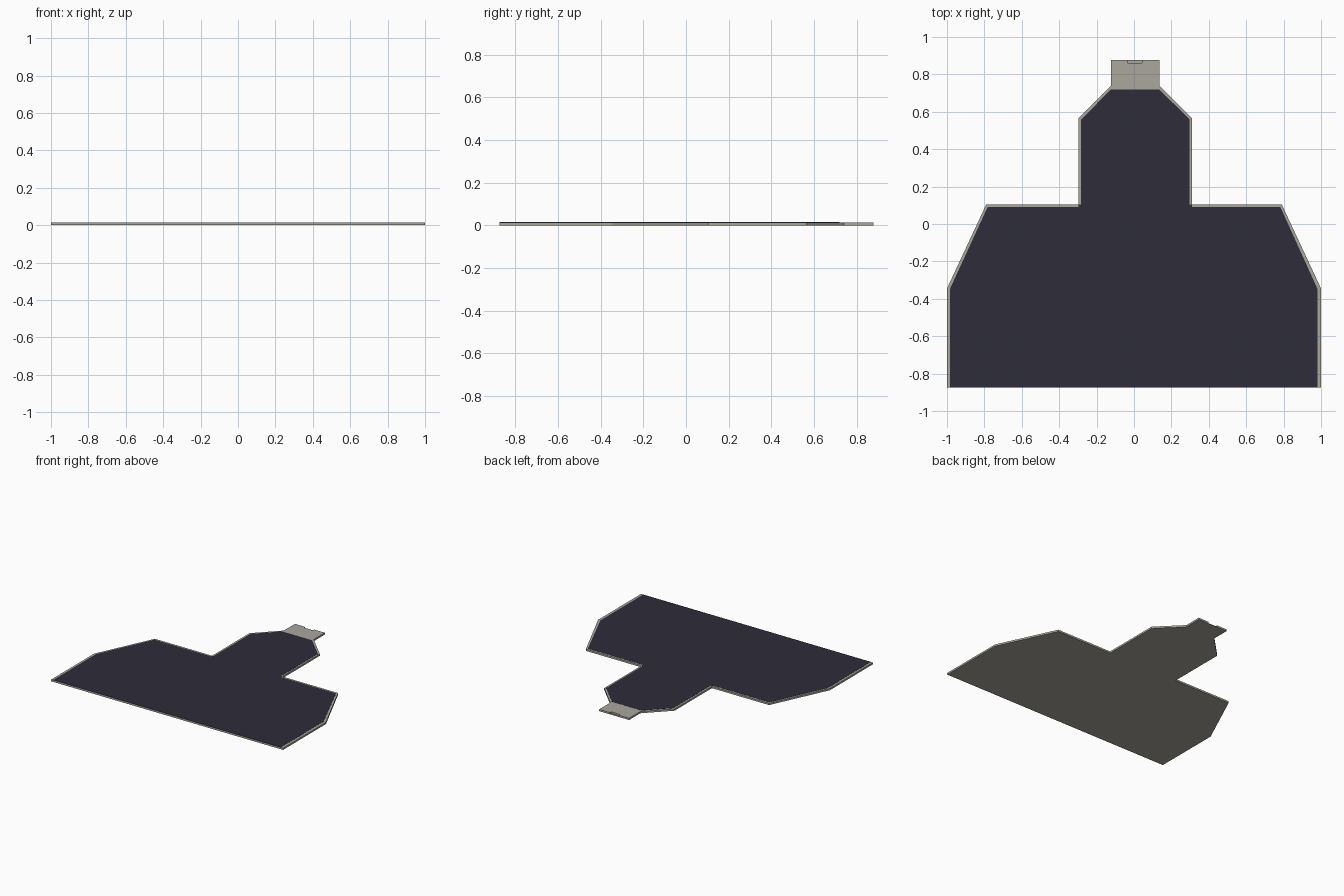
import bpy, bmesh

if "Cube" in bpy.data.objects:
    bpy.data.objects.remove(bpy.data.objects["Cube"])


def material(name, rgb):
    m = bpy.data.materials.new(name)
    m.diffuse_color = (*rgb, 1)
    m.use_nodes = True
    m.node_tree.nodes["Principled BSDF"].inputs["Base Color"].default_value = m.diffuse_color
    return m


def slab(name, outline, z0, z1, mat=None):
    """Extrude a flat outline from z0 to z1."""
    bm = bmesh.new()
    face = bm.faces.new([bm.verts.new((x, y, z0)) for x, y in outline])
    ext = bmesh.ops.extrude_face_region(bm, geom=[face])
    verts = [v for v in ext["geom"] if isinstance(v, bmesh.types.BMVert)]
    bmesh.ops.translate(bm, verts=verts, vec=(0, 0, z1 - z0))
    bmesh.ops.recalc_face_normals(bm, faces=bm.faces)
    me = bpy.data.meshes.new(name)
    bm.to_mesh(me)
    bm.free()
    ob = bpy.data.objects.new(name, me)
    bpy.context.collection.objects.link(ob)
    if mat:
        me.materials.append(mat)
    return ob


grey = material("warm grey", (0.40, 0.385, 0.335))
dark = material("dark slate", (0.027, 0.025, 0.042))

# Backing board with shoulders, head and top tab
board = slab("backing_board", [
    (-1, -0.873), (1, -0.873), (1, -0.345), (0.79, 0.105),
    (0.31, 0.105), (0.31, 0.565), (0.135, 0.74), (0.135, 0.877),
    (-0.123, 0.877), (-0.123, 0.74), (-0.297, 0.565), (-0.297, 0.105),
    (-0.79, 0.105), (-1, -0.345)], 0, 0.014, grey)

# Small recess in the rear edge of the tab
cutter = slab("tab_recess_cutter", [
    (-0.035, 0.862), (0.043, 0.862), (0.043, 0.9), (-0.035, 0.9)], 0.002, 0.03)
cutter.hide_render = True
cutter.hide_viewport = True
cut = board.modifiers.new("recess", "BOOLEAN")
cut.operation = "DIFFERENCE"
cut.solver = "EXACT"
cut.object = cutter

# Dark face panel, inset from the board's edge
slab("face_panel", [
    (-0.983, -0.873), (0.98, -0.873), (0.98, -0.345), (0.783, 0.09),
    (0.31, 0.09), (0.31, 0.105), (0.298, 0.105), (0.298, 0.558),
    (0.135, 0.72), (-0.123, 0.72), (-0.283, 0.558), (-0.283, 0.105),
    (-0.297, 0.105), (-0.297, 0.09), (-0.783, 0.09), (-0.983, -0.345)],
    0.0135, 0.015, dark)
